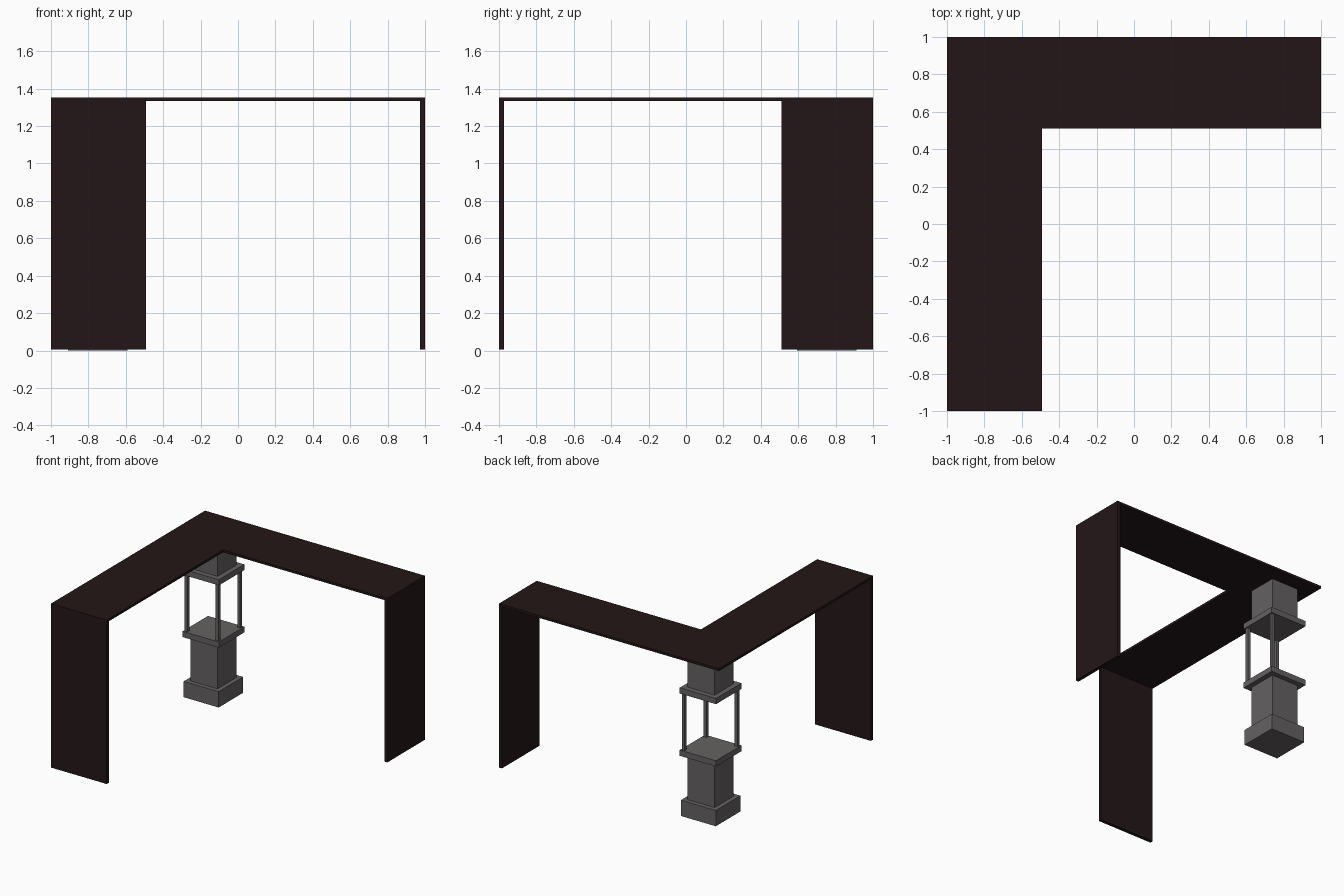
import bpy, bmesh

if "Cube" in bpy.data.objects:
    bpy.data.objects.remove(bpy.data.objects["Cube"])


def material(name, rgb):
    m = bpy.data.materials.new(name)
    m.diffuse_color = (*rgb, 1)
    m.use_nodes = True
    m.node_tree.nodes["Principled BSDF"].inputs["Base Color"].default_value = m.diffuse_color
    return m


WOOD = material("dark_wood", (0.017, 0.008, 0.0085))
STONE = material("dark_grey", (0.13, 0.12, 0.122))


def prism(name, outline, z0, z1, mat):
    """Extrude a flat outline from z0 to z1."""
    bm = bmesh.new()
    face = bm.faces.new([bm.verts.new((x, y, z0)) for x, y in outline])
    ext = bmesh.ops.extrude_face_region(bm, geom=[face])
    for v in ext["geom"]:
        if isinstance(v, bmesh.types.BMVert):
            v.co.z = z1
    bmesh.ops.recalc_face_normals(bm, faces=bm.faces)
    mesh = bpy.data.meshes.new(name)
    bm.to_mesh(mesh)
    bm.free()
    mesh.materials.append(mat)
    obj = bpy.data.objects.new(name, mesh)
    bpy.context.collection.objects.link(obj)
    return obj


def box(name, x0, x1, y0, y1, z0, z1, mat):
    return prism(name, [(x0, y0), (x1, y0), (x1, y1), (x0, y1)], z0, z1, mat)


def square(name, cx, cy, w, z0, z1, mat=STONE):
    h = w / 2
    return box(name, cx - h, cx + h, cy - h, cy + h, z0, z1, mat)


# L-shaped desk top
TOP0, TOP1 = 1.333, 1.353
prism("desk_top", [(-1, -1), (-0.493, -1), (-0.493, 0.51), (1, 0.51), (1, 1), (-1, 1)],
      TOP0, TOP1, WOOD)

# End panels
box("front_end_panel", -1, -0.493, -1, -0.973, 0.006, TOP0, WOOD)
box("right_end_panel", 0.973, 1, 0.51, 1, 0.006, TOP0, WOOD)

# Corner pedestal: base, lower block, plates, upper block
CX, CY = -0.75, 0.752
for name, w, z0, z1 in [
    ("pedestal_base", 0.318, 0.0, 0.13),
    ("pedestal_lower_block", 0.246, 0.13, 0.495),
    ("pedestal_lower_plate", 0.33, 0.495, 0.542),
    ("pedestal_upper_plate", 0.33, 1.007, 1.054),
    ("pedestal_upper_block", 0.246, 1.054, TOP0),
]:
    square(name, CX, CY, w, z0, z1)

# Three posts between the plates (the back left corner is open)
R = 0.141
for name, sx, sy in [("front_left_post", -1, -1), ("front_right_post", 1, -1),
                     ("back_right_post", 1, 1)]:
    square(name, CX + sx * R, CY + sy * R, 0.025, 0.542, 1.007)
